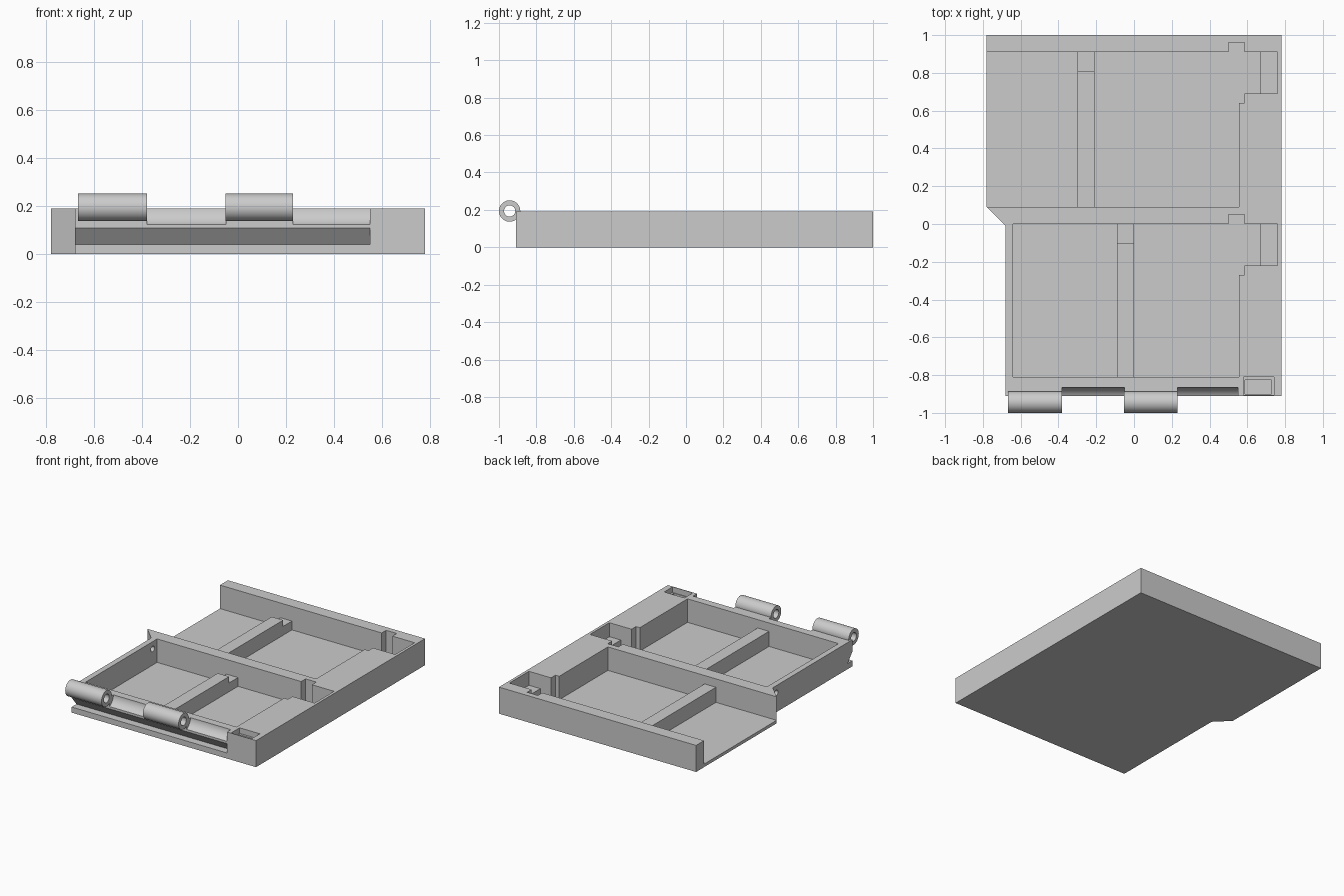
import bpy, bmesh, math
from mathutils import Vector

if "Cube" in bpy.data.objects:
    bpy.data.objects.remove(bpy.data.objects["Cube"])

TOP, FLOOR = 0.19, 0.022
AXIS_Y, AXIS_Z = -0.943, 0.194


def prism(name, pts, direction):
    """Extrude a closed 3D polygon along a direction."""
    bm = bmesh.new()
    face = bm.faces.new([bm.verts.new(p) for p in pts])
    new = bmesh.ops.extrude_face_region(bm, geom=[face])["geom"]
    bmesh.ops.translate(bm, vec=Vector(direction),
                        verts=[v for v in new if isinstance(v, bmesh.types.BMVert)])
    bmesh.ops.recalc_face_normals(bm, faces=bm.faces)
    mesh = bpy.data.meshes.new(name)
    bm.to_mesh(mesh)
    bm.free()
    ob = bpy.data.objects.new(name, mesh)
    bpy.context.collection.objects.link(ob)
    return ob


def plan(name, pts, z0, z1):
    return prism(name, [(x, y, z0) for x, y in pts], (0, 0, z1 - z0))


def box(name, x0, x1, y0, y1, z0, z1):
    return plan(name, [(x0, y0), (x1, y0), (x1, y1), (x0, y1)], z0, z1)


def side(name, pts, x0, x1):
    return prism(name, [(x0, y, z) for y, z in pts], (x1 - x0, 0, 0))


def rod(name, x0, x1, y, z, r, n=48):
    ring = [(y + r * math.cos(2 * math.pi * i / n), z + r * math.sin(2 * math.pi * i / n))
            for i in range(n)]
    return side(name, ring, x0, x1)


def cut(target, cutter):
    mod = target.modifiers.new("cut", "BOOLEAN")
    mod.operation, mod.solver, mod.object = "DIFFERENCE", "EXACT", cutter
    bpy.context.view_layer.objects.active = target
    bpy.ops.object.modifier_apply(modifier=mod.name)
    bpy.data.objects.remove(cutter, do_unlink=True)


def smooth(ob):
    bpy.ops.object.select_all(action="DESELECT")
    ob.select_set(True)
    bpy.context.view_layer.objects.active = ob
    bpy.ops.object.shade_smooth_by_angle(angle=math.radians(25))


# Tray body with stepped left edge
body = plan("tray_body", [(-0.68, -0.91), (0.78, -0.91), (0.78, 1), (-0.78, 1),
                          (-0.78, 0.09), (-0.68, -0.01)], 0, TOP)

# Two large pockets, the rear one open on the left
cut(body, box("front_pocket", -0.64, 0.555, -0.81, 0, FLOOR, 0.3))
cut(body, box("rear_pocket", -0.9, 0.555, 0.09, 0.91, FLOOR, 0.3))

# Panel slots with stepped recesses behind them
for y in (0, 0.91):
    cut(body, box("panel_slot", 0.5, 0.585, y - 0.27, y + 0.05, FLOOR, 0.3))
    cut(body, box("deep_recess", 0.54, 0.67, y - 0.22, y, FLOOR, 0.3))
    cut(body, box("shallow_recess", 0.6, 0.76, y - 0.22, y, 0.09, 0.3))

# Corner catch pocket
cut(body, box("catch_upper", 0.58, 0.74, -0.905, -0.81, 0.15, 0.3))
cut(body, box("catch_lower", 0.587, 0.727, -0.9, -0.825, 0.06, 0.3))

# Wedge groove along the front edge
cut(body, side("front_groove", [(-0.95, 0.04), (-0.855, 0.04), (-0.91, 0.107), (-0.95, 0.107)],
               -0.8, 0.55))

# Round clearances for the mating hinge knuckles
for x0, x1 in ((-0.38, -0.05), (0.23, 0.55)):
    cut(body, rod("hinge_clearance", x0, x1, AXIS_Y, AXIS_Z, 0.078, 64))

# Cable hole in the left wall
cut(body, rod("cable_hole", -0.75, -0.6, -0.05, 0.138, 0.02, 24))

# Hinge knuckles, with the bore passing through the body edge
for i, (x0, x1) in enumerate(((-0.667, -0.38), (-0.053, 0.23))):
    knuckle = rod(f"hinge_knuckle_{i + 1}", x0, x1, AXIS_Y, AXIS_Z, 0.057)
    cut(knuckle, rod("bore", x0 - 0.05, x1 + 0.05, AXIS_Y, AXIS_Z, 0.03, 32))
    smooth(knuckle)
smooth(body)

# Notched support ribs
for name, x, y in (("front_rib", -0.09, -0.81), ("rear_rib", -0.3, 0.09)):
    end = y + (0.81 if y < 0 else 0.82)
    side(name, [(y, 0.01), (end, 0.01), (end, 0.085), (end - 0.1, 0.085),
                (end - 0.1, 0.13), (y, 0.13)], x, x + 0.09)
